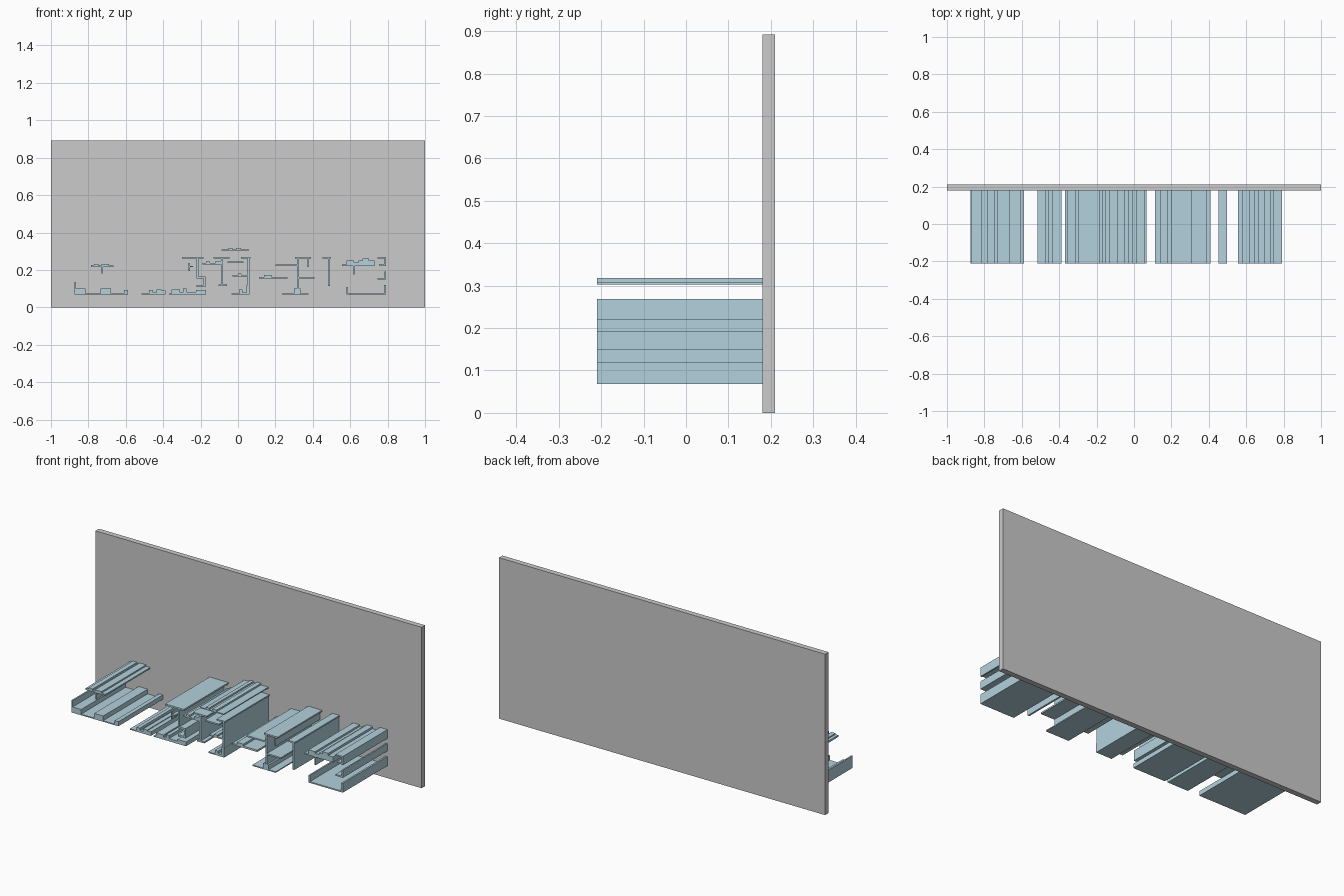
import bpy, bmesh

Y0, Y1 = -0.21, 0.18

blue = bpy.data.materials.new("blue_grey")
blue.diffuse_color = (0.45, 0.64, 0.72, 1)


def add_profile(bm, z0, steps, end):
    """Stepped strip: flat underside at z0, each step is (start x, top z)."""
    pts = [(steps[0][0], z0)]
    for i, (x, top) in enumerate(steps):
        nxt = steps[i + 1][0] if i + 1 < len(steps) else end
        pts += [(x, top), (nxt, top)]
    pts.append((end, z0))
    front = bm.faces.new([bm.verts.new((x, Y0, z)) for x, z in pts])
    ext = bmesh.ops.extrude_face_region(bm, geom=[front], use_keep_orig=True)
    verts = [g for g in ext["geom"] if isinstance(g, bmesh.types.BMVert)]
    bmesh.ops.translate(bm, verts=verts, vec=(0, Y1 - Y0, 0))


def part(name, strips=(), bars=()):
    """Extruded section made of stepped strips and plain bars (x0, x1, z0, z1)."""
    bm = bmesh.new()
    for strip in strips:
        add_profile(bm, *strip)
    for x0, x1, z0, z1 in bars:
        add_profile(bm, z0, [(x0, z1)], x1)
    bmesh.ops.recalc_face_normals(bm, faces=bm.faces)
    me = bpy.data.meshes.new(name)
    bm.to_mesh(me)
    bm.free()
    me.materials.append(blue)
    ob = bpy.data.objects.new(name, me)
    bpy.context.collection.objects.link(ob)
    return ob


# Back panel
bpy.ops.mesh.primitive_cube_add(size=1, location=(0, 0.195, 0.446))
panel = bpy.context.object
panel.name = "back_panel"
panel.scale = (2, 0.03, 0.892)

FLOOR = 0.068

# Left group: tray and ridged shelf with a stem
part("left_tray", [(FLOOR, [(-.875, .135), (-.867, .1), (-.815, .074), (-.735, .1),
                            (-.68, .074), (-.61, .093)], -.587)])
part("left_shelf", [(.216, [(-.787, .226), (-.77, .232), (-.745, .223), (-.73, .232),
                            (-.69, .224)], -.665)], [(-.73, -.722, .18, .216)])

# Low floor strips
part("floor_strip_a", [(FLOOR, [(-.515, .074), (-.475, .093), (-.455, .08),
                                (-.435, .094), (-.41, .09)], -.387)])
part("floor_strip_b", [(FLOOR, [(-.37, .074), (-.355, .094), (-.31, .08), (-.295, .1),
                                (-.275, .083), (-.225, .092)], -.172)])

# Left centre beams
part("flanged_beam_a", [], [(-.3, -.185, .26, .269), (-.222, -.212, .165, .26),
                            (-.222, -.175, .155, .165), (-.184, -.175, .12, .155),
                            (-.222, -.175, .11, .12)])
part("small_bracket", [], [(-.265, -.257, .195, .237), (-.257, -.24, .215, .222)])
part("linking_strip", [(.228, [(-.19, .236), (-.17, .246), (-.15, .236), (-.12, .248)], -.09)])
part("flanged_beam_b", [], [(-.13, -.045, .261, .269), (-.091, -.081, .122, .261),
                            (-.105, -.06, .114, .122)])

# Raised centre cap
part("top_cap", [(.303, [(-.087, .309), (-.05, .318), (-.03, .309), (-.01, .318),
                         (.015, .309)], .06)])

# Right centre beams
part("centre_strip", [], [(-.055, .03, .237, .245)])
part("centre_wall", [], [(.015, .066, .261, .269), (.051, .061, .12, .261)])
part("centre_ledge", [(.165, [(-.03, .172), (0, .181), (.02, .172)], .051)])
part("centre_foot", [(FLOOR, [(-.035, .074), (.005, .094), (.025, .08), (.045, .12)], .062)])

# Right group
part("ridged_shelf", [(.153, [(.112, .162), (.14, .174), (.18, .163)], .265)])
part("flat_shelf", [], [(.2, .315, .22, .228)])
part("flanged_beam_c", [(FLOOR, [(.235, .074), (.3, .1), (.335, .074)], .378)],
     [(.305, .39, .261, .269), (.315, .325, .1, .261), (.325, .41, .153, .161),
      (.37, .378, .215, .261)])
part("flanged_beam_d", [], [(.453, .496, .261, .269), (.482, .492, .114, .261)])

# Far right group: stepped shelf, tray and two upright brackets
part("right_shelf", [(.22, [(.555, .228), (.58, .25), (.62, .24), (.645, .25), (.665, .262),
                            (.7, .25)], .73)], [(.615, .623, .175, .22)])
part("right_tray", [(FLOOR, [(.58, .11), (.588, .075), (.78, .12)], .79)])
part("upper_bracket", [], [(.782, .79, .22, .269), (.745, .782, .261, .269),
                           (.755, .782, .224, .232)])
part("middle_bracket", [], [(.782, .79, .15, .192), (.745, .782, .15, .158)])
